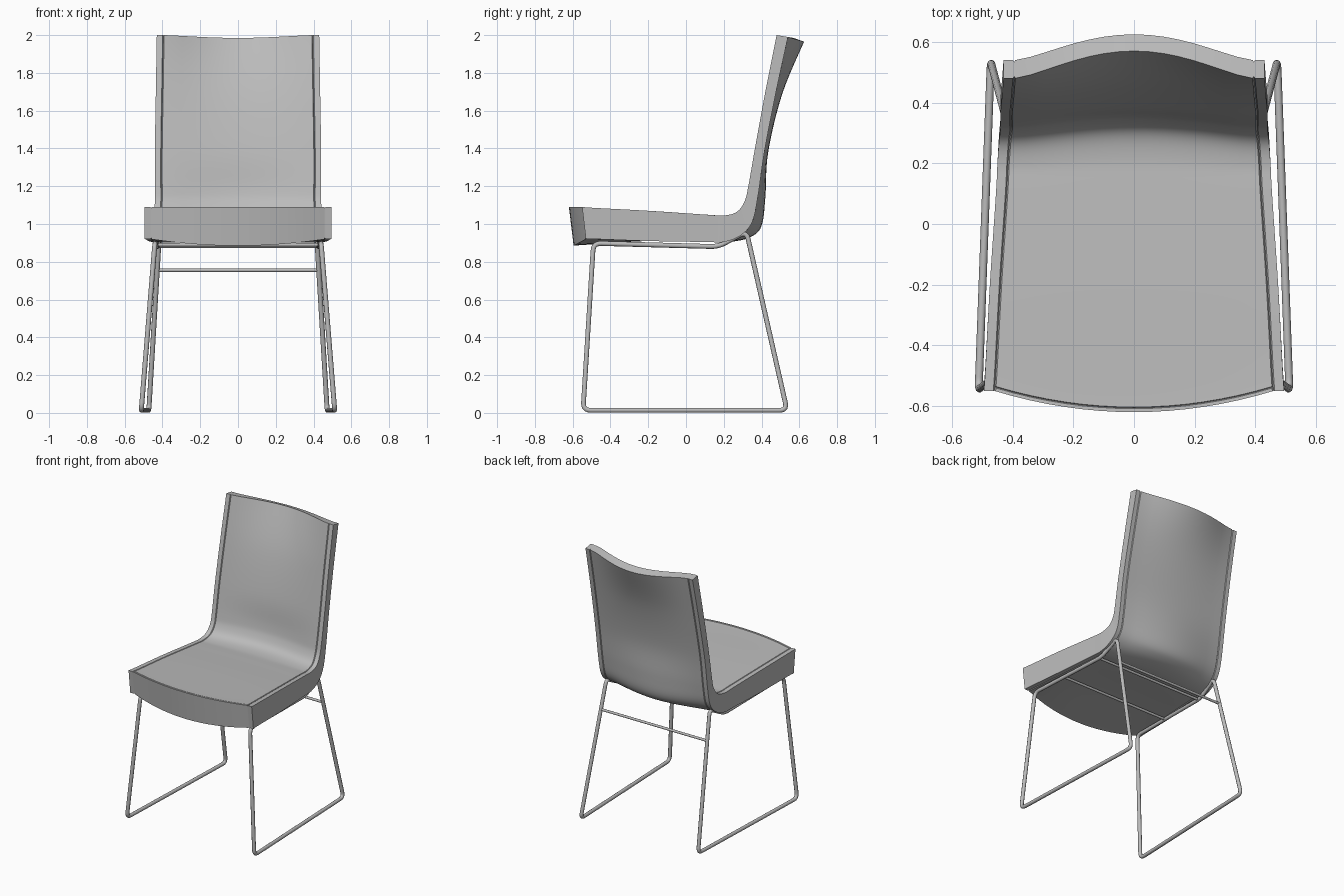
import bpy, math
from mathutils import Vector

cube = bpy.data.objects.get("Cube")
if cube:
    bpy.data.objects.remove(cube)


def material(name, rgb):
    m = bpy.data.materials.new(name)
    m.use_nodes = True
    m.diffuse_color = (*rgb, 1)
    m.node_tree.nodes["Principled BSDF"].inputs["Base Color"].default_value = (*rgb, 1)
    return m


GREY = material("plain grey", (0.5, 0.5, 0.5))


def smooth(obj, angle):
    bpy.ops.object.select_all(action="DESELECT")
    obj.select_set(True)
    bpy.context.view_layer.objects.active = obj
    bpy.ops.object.shade_smooth_by_angle(angle=math.radians(angle))


# Shell stations, front lip to top of back: inner y, z, outer y, z,
# half width, inner bulge y, outer bulge y, inner bulge z, outer bulge z
STATIONS = [
    (-.55, 1.09, -.53, .92, .495, -.07, -.065, 0, -.035),
    (-.48, 1.085, -.47, .92, .49, -.06, -.06, 0, -.03),
    (-.2, 1.07, -.2, .91, .475, 0, 0, 0, 0),
    (.1, 1.05, .1, .905, .455, 0, 0, 0, 0),
    (.2, 1.045, .2, .905, .45, .02, .03, 0, 0),
    (.27, 1.065, .29, .94, .445, .03, .05, 0, -.01),
    (.31, 1.12, .35, 1.01, .44, .03, .05, 0, -.02),
    (.33, 1.2, .38, 1.14, .44, .03, .04, 0, 0),
    (.365, 1.4, .415, 1.38, .44, .02, .02, 0, 0),
    (.42, 1.7, .475, 1.69, .435, .04, .035, 0, 0),
    (.48, 2, .54, 1.99, .43, .09, .085, -.015, -.025),
]


def station(t):
    """Smooth interpolation between neighbouring stations."""
    last = len(STATIONS) - 1
    i = min(int(t), last - 1)
    f = t - i
    p = [STATIONS[min(max(i + k, 0), last)] for k in (-1, 0, 1, 2)]
    return [b + f / 2 * (c - a + f * (2*a - 5*b + 4*c - d + f * (3*(b - c) + d - a)))
            for a, b, c, d in zip(*p)]


SEAM, GAP, DEPTH = .035, .004, .006
STEPS = 16
FRONT_SEAM = .4


def build_shell():
    rows = [FRONT_SEAM - .06, FRONT_SEAM, FRONT_SEAM + .06]
    rows += [k / 6 for k in range(6 * (len(STATIONS) - 1) + 1) if k != 2]
    rows.sort()
    verts, faces = [], []
    for t in rows:
        iy, iz, oy, oz, w, biy, boy, biz, boz = station(t)
        inset = w - SEAM
        # Columns across the width, with a narrow stitched seam near each edge
        half = [w, inset + GAP, inset]
        xs = [-x for x in half]
        xs += [(2 * k / STEPS - 1) * (inset - GAP) for k in range(STEPS + 1)]
        xs += half[::-1]
        power = 1 if iy < 0 else 1.5
        ring_in, ring_out = [], []
        for x in xs:
            b = max(0, 1 - (x / inset) ** 2) ** power
            a = Vector((x, iy + biy * b, iz + biz * b))
            c = Vector((x, oy + boy * b, oz + boz * b))
            n = (a - c).normalized() * DEPTH
            groove = abs(abs(x) - inset) < 1e-5
            front = t == FRONT_SEAM and abs(x) < inset
            ring_in.append(a - n if groove or front else a)
            ring_out.append(c + n if groove else c)
        verts += ring_in + ring_out[::-1]
    cols = len(xs)
    n = 2 * cols
    for r in range(len(rows) - 1):
        for k in range(n):
            j = (k + 1) % n
            faces.append((r*n + k, r*n + j, r*n + n + j, r*n + n + k))
    # Close the front lip and the top edge
    top = (len(rows) - 1) * n
    for k in range(cols - 1):
        faces.append((k, n - 1 - k, n - 2 - k, k + 1))
        faces.append((top + k, top + k + 1, top + n - 2 - k, top + n - 1 - k))
    mesh = bpy.data.meshes.new("seat_shell")
    mesh.from_pydata(verts, [], faces)
    mesh.materials.append(GREY)
    obj = bpy.data.objects.new("seat_shell", mesh)
    bpy.context.collection.objects.link(obj)
    smooth(obj, 32)


def rounded(points, radius):
    """Replace every corner of a closed path by a short arc."""
    out = []
    for i, p in enumerate(points):
        a = p + (points[i - 1] - p).normalized() * radius
        b = p + (points[(i + 1) % len(points)] - p).normalized() * radius
        for k in range(6):
            f = k / 5
            out.append(a * (1 - f)**2 + p * 2*f*(1 - f) + b * f * f)
    return out


def rod(name, points, radius, cyclic=False):
    curve = bpy.data.curves.new(name, "CURVE")
    curve.dimensions = "3D"
    curve.bevel_depth = radius
    curve.bevel_resolution = 3
    curve.use_fill_caps = True
    s = curve.splines.new("POLY")
    s.points.add(len(points) - 1)
    for sp, p in zip(s.points, points):
        sp.co = (*p, 1)
    s.use_cyclic_u = cyclic
    curve.materials.append(GREY)
    obj = bpy.data.objects.new(name, curve)
    bpy.context.collection.objects.link(obj)
    bpy.ops.object.select_all(action="DESELECT")
    obj.select_set(True)
    bpy.context.view_layer.objects.active = obj
    bpy.ops.object.convert(target="MESH")
    smooth(bpy.context.object, 40)


build_shell()

# Sled frame: one closed bent rod on each side
LOOP = [(.512, -.545, .014), (.44, -.49, .898), (.425, .17, .88),
        (.415, .32, .96), (.472, .535, .014)]
for side, label in ((1, "left"), (-1, "right")):
    path = [Vector((side * x, y, z)) for x, y, z in LOOP]
    rod(label + "_sled_frame", rounded(path, .04), .013, True)

# Cross rods under the seat and between the rear legs
for name, x, y, z in (("front_seat_rod", .43, -.2, .89),
                      ("rear_seat_rod", .425, .15, .882),
                      ("rear_leg_rod", .425, .367, .755)):
    rod(name, [(-x, y, z), (x, y, z)], .009)
